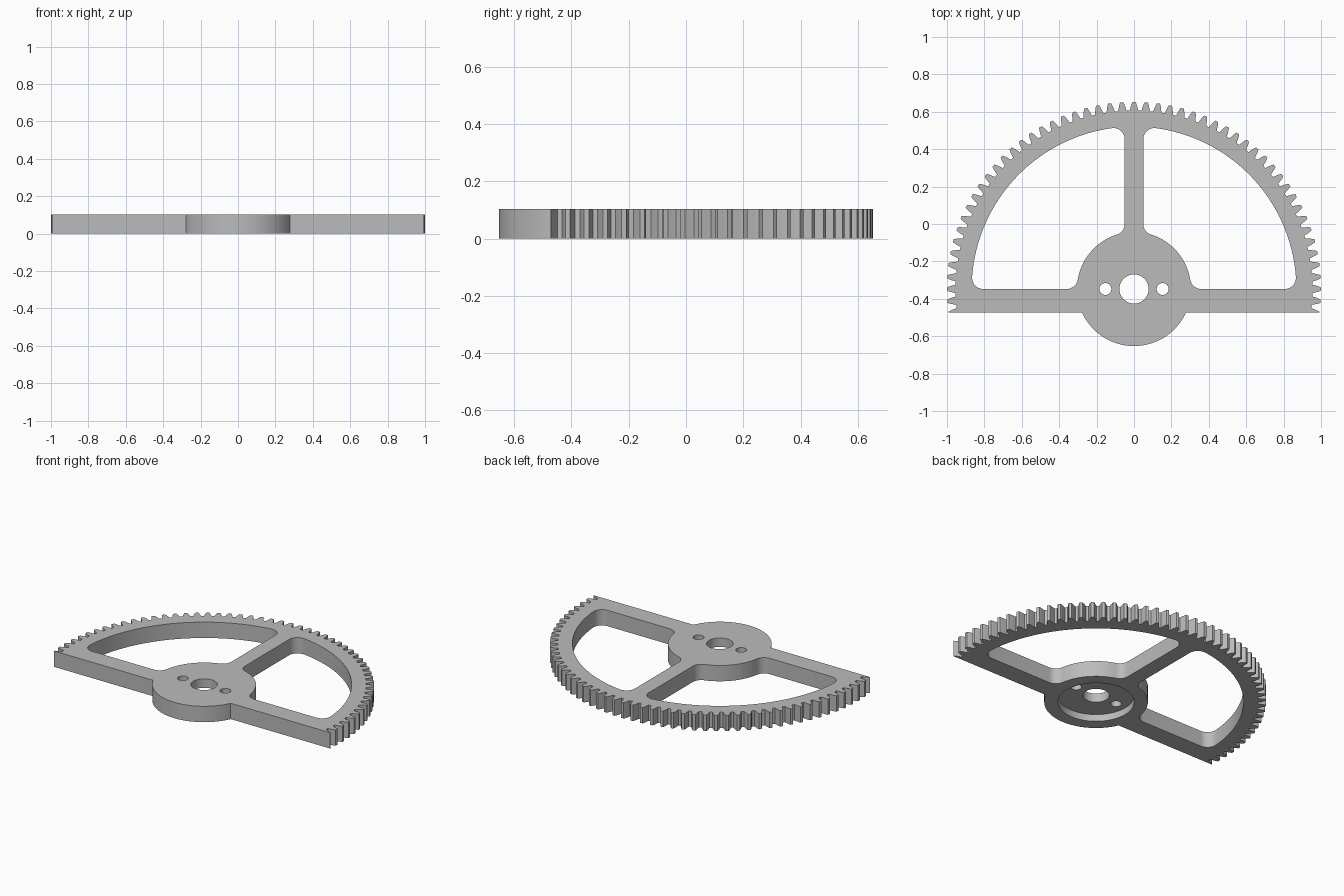
import bpy
import bmesh
from math import asin, acos, atan2, cos, sin, sqrt, pi, radians

if "Cube" in bpy.data.objects:
    bpy.data.objects.remove(bpy.data.objects["Cube"], do_unlink=True)

THICK = 0.103
CENTRE_Y = -0.3475
HUB_R, RIM_R = 0.305, 0.868
BAR_DROP = 0.125
SPOKE_HALF = 0.05
FILLET = 0.06
PITCH = 2 * pi / 96

steel = bpy.data.materials.new("grey metal")
steel.use_nodes = True
GREY = (0.5, 0.5, 0.5, 1)
steel.diffuse_color = GREY
steel.node_tree.nodes["Principled BSDF"].inputs["Base Color"].default_value = GREY


def arc(cx, cy, r, a0, a1, n):
    return [(cx + r * cos(a0 + (a1 - a0) * i / n),
             cy + r * sin(a0 + (a1 - a0) * i / n)) for i in range(n + 1)]


def circle(cx, cy, r, n=48):
    return arc(cx, cy, r, 0, 2 * pi, n)[:-1]


def prism(name, outline, z0, z1):
    """Extrude a closed outline, given around the hub axis."""
    bm = bmesh.new()
    face = bm.faces.new([bm.verts.new((x, y + CENTRE_Y, z0)) for x, y in outline])
    side = bmesh.ops.extrude_face_region(bm, geom=[face])["geom"]
    moved = [v for v in side if isinstance(v, bmesh.types.BMVert)]
    bmesh.ops.translate(bm, verts=moved, vec=(0, 0, z1 - z0))
    bmesh.ops.recalc_face_normals(bm, faces=bm.faces)
    mesh = bpy.data.meshes.new(name)
    bm.to_mesh(mesh)
    bm.free()
    mesh.materials.append(steel)
    ob = bpy.data.objects.new(name, mesh)
    bpy.context.collection.objects.link(ob)
    return ob


def gear_outline():
    # Half tooth as (fraction of pitch from tooth centre, radius)
    flank = [(0.37, 0.954), (0.335, 0.96), (0.25, 0.98), (0.19, 0.991), (0.13, 1.0)]
    tooth = [(-f, r) for f, r in flank] + [(f, r) for f, r in reversed(flank)]
    end_x = sqrt(1 - BAR_DROP ** 2)
    pts = [(end_x, -BAR_DROP)]
    for k in range(-2, 51):
        for f, r in tooth:
            a = (k + f) * PITCH
            if r * sin(a) > -BAR_DROP + 0.0005:
                pts.append((r * cos(a), r * sin(a)))
    pts.append((-end_x, -BAR_DROP))
    # Lower half of the hub
    a = asin(BAR_DROP / HUB_R)
    return pts + arc(0, 0, HUB_R, pi + a, 2 * pi - a, 48)


def window_outline():
    # Fillet centres, each tangent to an arc and to the spoke or bar
    inner, outer = HUB_R + FILLET, RIM_R - FILLET
    x = SPOKE_HALF + FILLET
    bar_hub, bar_rim = asin(FILLET / inner), asin(FILLET / outer)
    spoke_hub, spoke_rim = acos(x / inner), acos(x / outer)

    def corner(radius, angle, a0, a1):
        return arc(radius * cos(angle), radius * sin(angle), FILLET, a0, a1, 10)

    pts = corner(inner, bar_hub, pi + bar_hub, 1.5 * pi)
    pts += corner(outer, bar_rim, -pi / 2, bar_rim)
    pts += arc(0, 0, RIM_R, bar_rim, spoke_rim, 40)[1:-1]
    pts += corner(outer, spoke_rim, spoke_rim, pi)
    pts += corner(inner, spoke_hub, pi, pi + spoke_hub)
    pts += arc(0, 0, HUB_R, spoke_hub, bar_hub, 24)[1:-1]
    return pts


# Toothed sector with hub and crossbar
gear = prism("sector_gear", gear_outline(), 0, THICK)

# Openings: two windows, shaft bore, two pin holes, recess underneath
window = window_outline()
low, high = -0.1, THICK + 0.1
cutters = [
    prism("left_window_cutter", window, low, high),
    prism("right_window_cutter", [(-x, y) for x, y in window], low, high),
    prism("shaft_bore_cutter", circle(0, 0, 0.078), low, high),
    prism("left_pin_cutter", circle(0.153, 0, 0.032, 32), low, high),
    prism("right_pin_cutter", circle(-0.153, 0, 0.032, 32), low, high),
    prism("hub_recess_cutter", circle(0, 0, 0.225, 72), low, 0.045),
]
bpy.ops.object.select_all(action="DESELECT")
gear.select_set(True)
bpy.context.view_layer.objects.active = gear
for cutter in cutters:
    cutter.hide_render = True
    mod = gear.modifiers.new(cutter.name, "BOOLEAN")
    mod.operation = "DIFFERENCE"
    mod.solver = "EXACT"
    mod.object = cutter
    bpy.ops.object.modifier_apply(modifier=mod.name)
    bpy.data.objects.remove(cutter, do_unlink=True)

bpy.ops.object.shade_smooth_by_angle(angle=radians(25))
